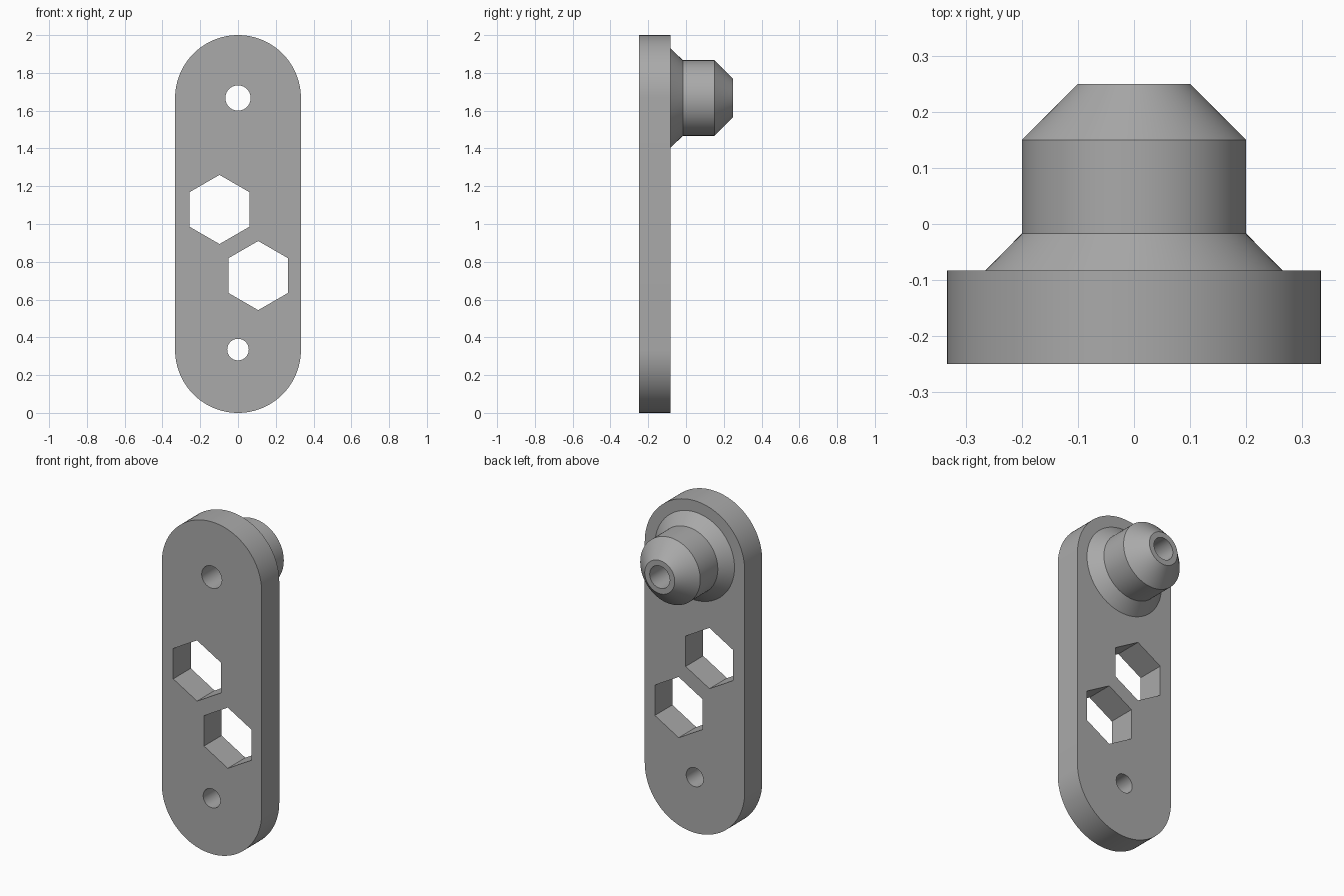
import bpy, bmesh, math

cube = bpy.data.objects.get("Cube")
if cube:
    bpy.data.objects.remove(cube, do_unlink=True)

FRONT, BACK, TIP = -0.25, -0.083, 0.25
WIDTH, TOP_Z, LOW_Z = 0.333, 1.667, 0.333

grey = bpy.data.materials.new("plain_grey")
grey.use_nodes = True
colour = (0.4, 0.4, 0.4, 1)
grey.diffuse_color = colour
grey.node_tree.nodes["Principled BSDF"].inputs["Base Color"].default_value = colour


def circle(r, x, z, n, start=0.0):
    return [(x + r * math.cos(start + math.tau * i / n),
             z + r * math.sin(start + math.tau * i / n)) for i in range(n)]


def loft(name, sections):
    """Closed solid through (y, outline) sections running front to back."""
    bm = bmesh.new()
    rings = [[bm.verts.new((x, y, z)) for x, z in pts] for y, pts in sections]
    n = len(rings[0])
    for a, b in zip(rings, rings[1:]):
        for i in range(n):
            j = (i + 1) % n
            bm.faces.new((a[i], a[j], b[j], b[i]))
    bm.faces.new(rings[0])
    bm.faces.new(rings[-1])
    bmesh.ops.recalc_face_normals(bm, faces=bm.faces)
    mesh = bpy.data.meshes.new(name)
    bm.to_mesh(mesh)
    bm.free()
    mesh.materials.append(grey)
    obj = bpy.data.objects.new(name, mesh)
    bpy.context.collection.objects.link(obj)
    return obj


def combine(target, tool, operation):
    mod = target.modifiers.new(tool.name, "BOOLEAN")
    mod.operation, mod.solver, mod.object = operation, "EXACT", tool
    bpy.context.view_layer.objects.active = target
    bpy.ops.object.modifier_apply(modifier=mod.name)
    bpy.data.objects.remove(tool, do_unlink=True)


# Round-ended plate
half = 48
outline = []
for centre, start in ((TOP_Z, 0), (LOW_Z, math.pi)):
    for i in range(half + 1):
        a = start + math.pi * i / half
        outline.append((WIDTH * math.cos(a), centre + WIDTH * math.sin(a)))
plate = loft("link_plate", [(FRONT, outline), (BACK, outline)])

# Stepped boss on the back, flared at the foot and chamfered at the tip
steps = [(BACK - 0.03, 0.265), (BACK, 0.265), (-0.017, 0.2), (0.15, 0.2), (TIP, 0.1)]
boss = loft("boss", [(y, circle(r, 0, TOP_Z, 96)) for y, r in steps])
combine(plate, boss, "UNION")

# Bore through the boss, lower pin hole and two hexagonal windows
holes = [("bore", 0.067, 0, TOP_Z, 64), ("pin_hole", 0.057, 0, LOW_Z + 0.002, 64),
         ("upper_hex", 0.183, -0.098, 1.077, 6), ("lower_hex", 0.183, 0.107, 0.727, 6)]
for name, r, x, z, n in holes:
    pts = circle(r, x, z, n, math.pi / 2)
    cutter = loft(name, [(FRONT - 0.1, pts), (TIP + 0.1, pts)])
    combine(plate, cutter, "DIFFERENCE")

# Smooth round walls, crisp edges
bpy.ops.object.select_all(action="DESELECT")
plate.select_set(True)
bpy.context.view_layer.objects.active = plate
bpy.ops.object.shade_smooth_by_angle(angle=math.radians(25))
